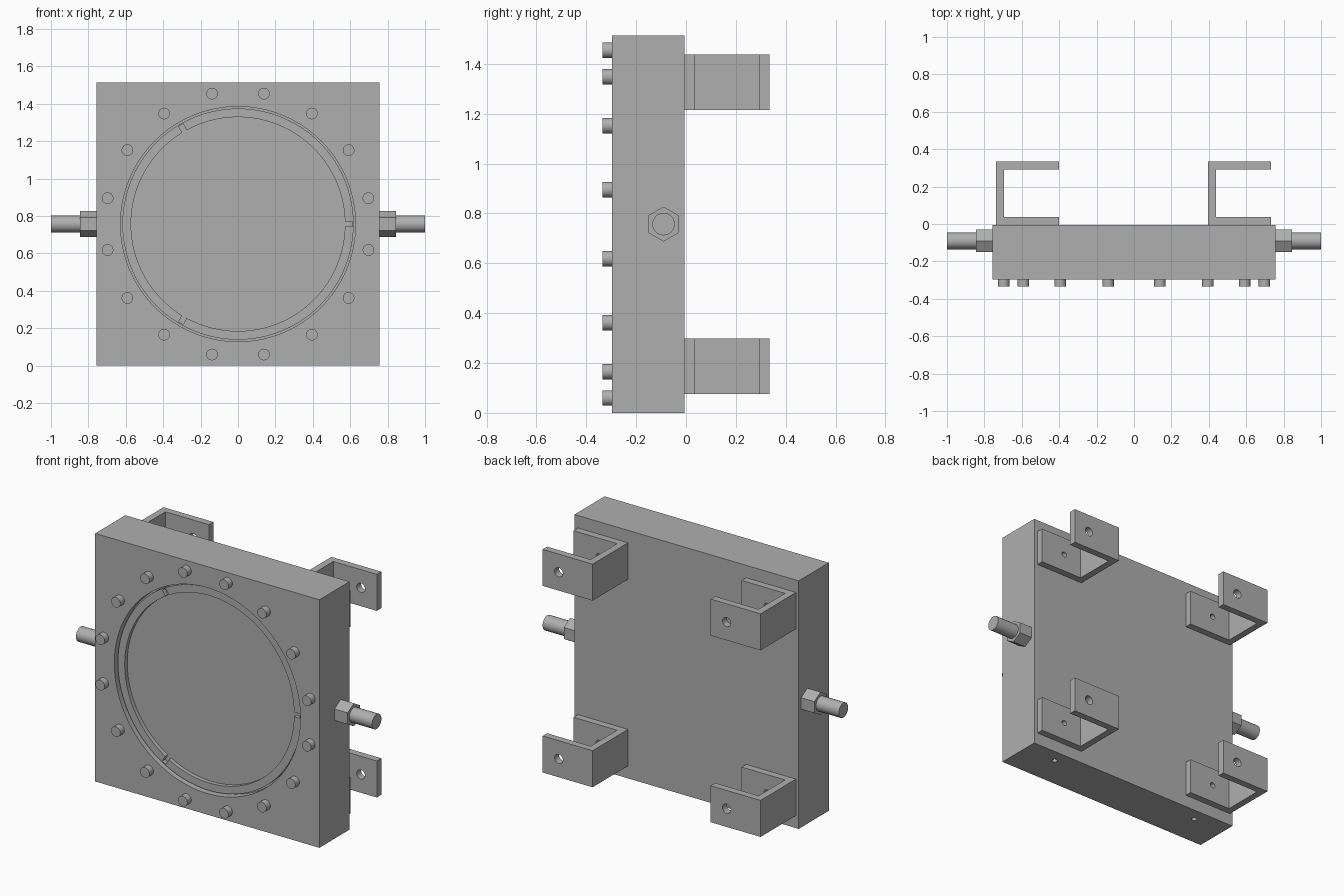
import bpy, bmesh, math
from mathutils import Matrix, Vector

if "Cube" in bpy.data.objects:
    bpy.data.objects.remove(bpy.data.objects["Cube"])

HALF = 0.757            # half the width of the square housing
CZ = 0.757              # height of the centre axis
FRONT, BACK = -0.296, -0.006
FLOOR = FRONT + 0.045   # bottom of the round recess

grey = bpy.data.materials.new("plain grey")
grey.diffuse_color = (0.43, 0.43, 0.43, 1)
grey.use_nodes = True
grey.node_tree.nodes["Principled BSDF"].inputs["Base Color"].default_value = grey.diffuse_color


def finish(obj, name, smooth=False):
    obj.name = name
    obj.data.materials.clear()
    obj.data.materials.append(grey)
    if smooth:
        bpy.ops.object.select_all(action='DESELECT')
        obj.select_set(True)
        bpy.context.view_layer.objects.active = obj
        bpy.ops.object.shade_smooth_by_angle(angle=math.radians(35))
    return obj


def box(name, lo, hi):
    lo, hi = Vector(lo), Vector(hi)
    bpy.ops.mesh.primitive_cube_add(size=1)
    obj = bpy.context.object
    size = hi - lo
    obj.data.transform(Matrix.Translation((lo + hi) / 2) @ Matrix.Diagonal((*size, 1)))
    return finish(obj, name)


def rod(name, a, b, r, sides=32, turn=0.0):
    """Cylinder running from point a to point b."""
    a, b = Vector(a), Vector(b)
    bpy.ops.mesh.primitive_cylinder_add(vertices=sides, radius=r, depth=(b - a).length)
    obj = bpy.context.object
    rot = (b - a).to_track_quat('Z', 'Y').to_matrix().to_4x4()
    obj.data.transform(Matrix.Translation((a + b) / 2) @ rot @ Matrix.Rotation(turn, 4, 'Z'))
    return finish(obj, name, sides > 8)


def cut(obj, cutters):
    for c in cutters:
        bpy.ops.object.select_all(action='DESELECT')
        bpy.context.view_layer.objects.active = obj
        obj.select_set(True)
        mod = obj.modifiers.new("cut", 'BOOLEAN')
        mod.operation = 'DIFFERENCE'
        mod.solver = 'EXACT'
        mod.object = c
        bpy.ops.object.modifier_apply(modifier=mod.name)
        bpy.data.objects.remove(c, do_unlink=True)
    finish(obj, obj.name, True)


# Square housing with round front recess and two drain holes underneath
housing = box("housing", (-HALF, FRONT, 0), (HALF, BACK, 2 * CZ))
holes = [rod("cutter", (0, FRONT - 0.1, CZ), (0, FLOOR, CZ), 0.628, 128)]
for s in (-1, 1):
    holes.append(rod("cutter", (s * 0.533, -0.088, -0.05), (s * 0.533, -0.088, 0.08), 0.016, 24))
cut(housing, holes)

# Retaining ring with three slots, seated in the recess
ring = rod("retaining_ring", (0, FRONT + 0.02, CZ), (0, FLOOR + 0.001, CZ), 0.618, 128)
cutters = [rod("cutter", (0, -0.4, CZ), (0, -0.2, CZ), 0.572, 128)]
for i in range(3):
    slot = box("cutter", (0.55, -0.4, -0.014), (0.611, -0.2, 0.014))
    slot.data.transform(Matrix.Translation((0, 0, CZ)) @ Matrix.Rotation(i * math.tau / 3, 4, 'Y'))
    cutters.append(slot)
cut(ring, cutters)

# Circle of bolt heads on the front face
for i in range(16):
    a = (i + 0.5) * math.tau / 16
    x, z = 0.711 * math.cos(a), CZ + 0.711 * math.sin(a)
    rod("bolt_head", (x, FRONT + 0.002, z), (x, -0.335, z), 0.031)

# Hexagonal fittings and pipe stubs on both sides
for s in (-1, 1):
    nut = rod("hex_fitting", (s * (HALF - 0.002), -0.09, CZ), (s * 0.846, -0.09, CZ), 0.07, 6)
    # turn the nut so that a corner points straight up
    top = max((v.co.z - CZ) for v in nut.data.vertices)
    if top < 0.069:
        nut.data.transform(Matrix.Translation((0, -0.09, CZ)) @ Matrix.Rotation(math.pi / 6, 4, 'X')
                           @ Matrix.Translation((0, 0.09, -CZ)))
    rod("pipe_stub", (s * 0.84, -0.09, CZ), (s * 1.0, -0.09, CZ), 0.045)


# Channel brackets on the back, all opening toward +x
def bracket(x0, z0):
    t, w, y0, y1, h = 0.043, 0.337, BACK, 0.335, 0.223
    profile = [(0, y0), (w, y0), (w, y0 + t), (t, y0 + t),
               (t, y1 - t), (w, y1 - t), (w, y1), (0, y1)]
    bm = bmesh.new()
    face = bm.faces.new([bm.verts.new((x0 + x, y, z0)) for x, y in profile])
    new = bmesh.ops.extrude_face_region(bm, geom=[face])["geom"]
    bmesh.ops.translate(bm, vec=(0, 0, h), verts=[v for v in new if isinstance(v, bmesh.types.BMVert)])
    bmesh.ops.recalc_face_normals(bm, faces=bm.faces)
    mesh = bpy.data.meshes.new("channel_bracket")
    bm.to_mesh(mesh)
    bm.free()
    obj = bpy.data.objects.new("channel_bracket", mesh)
    bpy.context.collection.objects.link(obj)
    finish(obj, "channel_bracket")
    zc = z0 + h / 2
    cut(obj, [rod("cutter", (x0 + 0.229, 0.2, zc), (x0 + 0.229, 0.4, zc), 0.028, 24),
              rod("cutter", (x0 + 0.168, -0.1, zc), (x0 + 0.168, 0.1, zc), 0.017, 24)])


for x0 in (-0.738, 0.396):
    for z0 in (0.076, 1.215):
        bracket(x0, z0)
